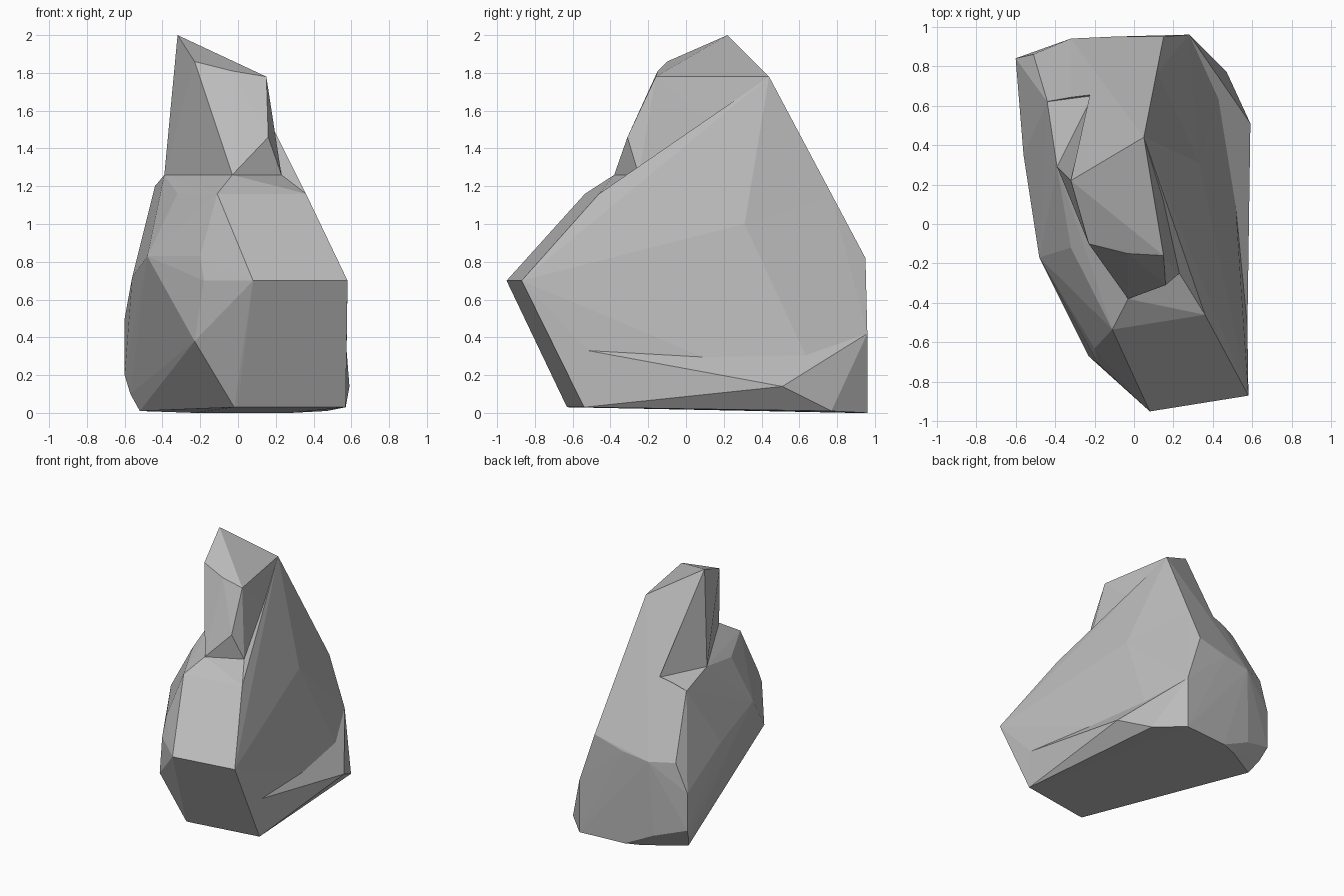
import bpy
import bmesh

cube = bpy.data.objects.get("Cube")
if cube:
    bpy.data.objects.remove(cube, do_unlink=True)

stone = bpy.data.materials.new("stone grey")
stone.use_nodes = True
grey = (0.5, 0.5, 0.5, 1)
stone.diffuse_color = grey
stone.node_tree.nodes["Principled BSDF"].inputs["Base Color"].default_value = grey


def chunk(name, corners):
    """Flat-faced stone chunk wrapped around its corner points."""
    bm = bmesh.new()
    for co in corners:
        bm.verts.new(co)
    hull = bmesh.ops.convex_hull(bm, input=bm.verts)
    loose = {v for v in hull["geom_interior"] + hull["geom_unused"]
             if isinstance(v, bmesh.types.BMVert) and v.is_valid}
    bmesh.ops.delete(bm, geom=list(loose), context="VERTS")
    bmesh.ops.recalc_face_normals(bm, faces=bm.faces)
    mesh = bpy.data.meshes.new(name)
    bm.to_mesh(mesh)
    bm.free()
    mesh.materials.append(stone)
    obj = bpy.data.objects.new(name, mesh)
    bpy.context.collection.objects.link(obj)
    return obj


# Corners shared by neighbouring chunks
peak = (-.32, .22, 2)
top_back = (.05, .44, 1.78)
notch_left = (-.39, .29, 1.26)
notch_front = (-.03, -.38, 1.26)
notch_right = (.23, -.25, 1.26)
left_step = (-.44, .62, 1.2)
back_step = (-.21, .65, 1.26)
left_corner = (-.51, .86, .73)
right_ridge = (.33, .31, 1.0)
back_ridge = (.12, .77, 1.14)
back_right = (.15, .95, .82)
back_mid = (-.1, .95, .75)
back_left = (-.32, .94, .72)
spur_tip = (.45, .16, .33)
spur_inner = (.36, .51, .38)
spur_back = (.28, .96, .42)
base_back = (.28, .96, 0)
base_right = (.47, .77, .01)
shoulder = (.36, -.46, 1.16)
brow_right = (.58, -.87, .7)
flank_front = (.575, -.52, .33)
base_front = (.57, -.54, .03)

# Broad lower body
body = chunk("rock", [
    notch_left, notch_front, notch_right, left_step, back_step, left_corner,
    right_ridge, back_ridge, back_right, back_mid, back_left,
    spur_tip, spur_inner, spur_back, base_back, base_right,
    shoulder, brow_right, flank_front, base_front,
    # front shoulder and brow
    (-.11, -.535, 1.16), (-.32, -.12, 1.16), (.08, -.95, .7), (.31, -.9, .7),
    # front left facets
    (-.2, -.63, .83), (-.18, -.71, .7), (-.23, -.67, .38), (-.48, -.17, .83),
    # left flank and rear corner
    (-.56, .35, .72), (-.6, .84, .5), (-.6, .84, .2), (-.57, .78, .1),
    # foot
    (-.52, .71, .01), (-.35, .91, .12), (-.23, .88, 0), (-.1, .93, 0),
    (0, -.63, .03), (-.02, -.63, .03),
])

# Leaning spire, its back running down into the body
spire = chunk("spire", [
    peak, top_back, notch_left, notch_front, notch_right, left_step, back_step,
    left_corner, back_ridge, back_right, back_mid, back_left,
    (.15, -.16, 1.78), (-.03, -.15, 1.81), (-.23, -.1, 1.86), (.16, -.31, 1.46),
])

# Flank falling from the spire to the right shoulder
flank = chunk("flank", [
    top_back, shoulder, right_ridge, brow_right, notch_right, back_ridge,
    spur_tip, (-.1, .3, 1.0),
])

# Low spur along the right foot
spur = chunk("spur", [
    spur_tip, spur_inner, spur_back, base_back, base_right,
    flank_front, base_front, (.59, .51, .14), (0, .3, .1),
])

# Cutter for the ledge behind the spire
ledge_cut = chunk("ledge_cutter", [
    peak, notch_left, left_step, back_step, (-.265, .54, 1.4), (-.7, .8, 1.7),
])

# Fuse the chunks, then chip out the ledge
bpy.context.view_layer.objects.active = body
for part, action in ((spire, "UNION"), (flank, "UNION"), (spur, "UNION"),
                     (ledge_cut, "DIFFERENCE")):
    chisel = body.modifiers.new("shape " + part.name, "BOOLEAN")
    chisel.operation = action
    chisel.solver = "EXACT"
    chisel.object = part
    bpy.ops.object.modifier_apply(modifier=chisel.name)
    bpy.data.objects.remove(part, do_unlink=True)
